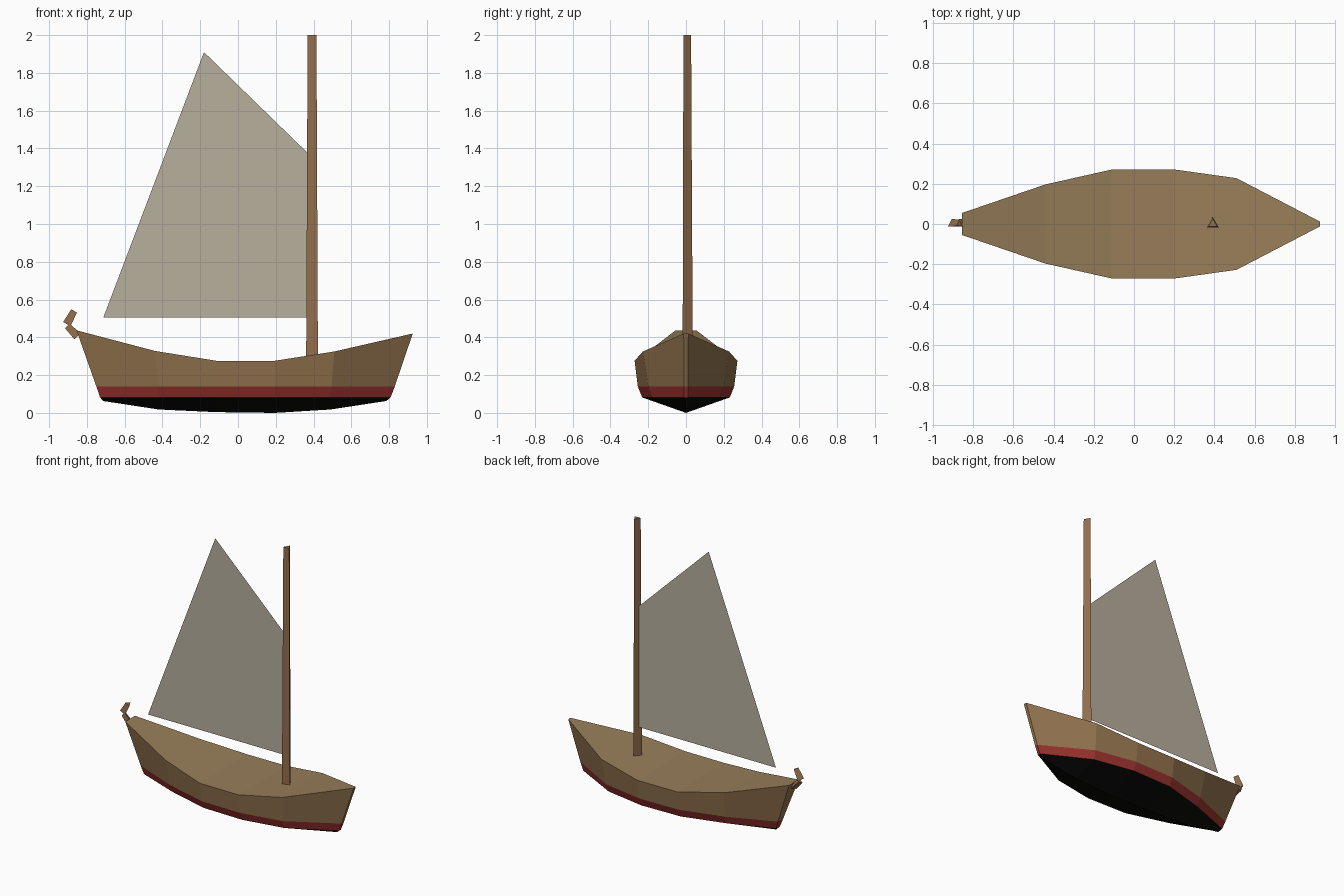
import bpy, bmesh
from mathutils import Vector

if "Cube" in bpy.data.objects:
    bpy.data.objects.remove(bpy.data.objects["Cube"])


def material(name, rgb):
    # sRGB 0-255 to linear
    m = bpy.data.materials.new(name)
    m.diffuse_color = [(c / 255) ** 2.2 for c in rgb] + [1]
    m.use_nodes = True
    m.node_tree.nodes["Principled BSDF"].inputs["Base Color"].default_value = m.diffuse_color
    return m


def finish(name, bm, mats):
    bmesh.ops.recalc_face_normals(bm, faces=bm.faces)
    me = bpy.data.meshes.new(name)
    bm.to_mesh(me)
    bm.free()
    for m in mats:
        me.materials.append(m)
    ob = bpy.data.objects.new(name, me)
    bpy.context.collection.objects.link(ob)
    return ob


planks = material("planks", (146, 115, 80))
deck_tan = material("deck_tan", (150, 125, 90))
red = material("red_band", (152, 54, 50))
black = material("black_bottom", (20, 19, 18))
timber = material("timber", (146, 110, 78))
canvas = material("canvas", (182, 174, 156))

# Hull: each station lists (x, half width, z) from gunwale to waterline, then keel (x, z)
stations = [
    ([(-.855, .055, .437), (-.75, .03, .14), (-.73, .022, .082)], (-.715, .063)),
    ([(-.44, .197, .328), (-.425, .165, .14), (-.42, .14, .082)], (-.42, .018)),
    ([(-.115, .27, .276), (-.115, .25, .14), (-.115, .225, .082)], (-.115, .004)),
    ([(.195, .272, .276), (.195, .255, .14), (.195, .232, .082)], (.195, .0)),
    ([(.51, .228, .325), (.495, .2, .14), (.49, .178, .082)], (.49, .018)),
    ([(.925, .012, .42), (.83, .011, .14), (.808, .01, .082)], (.785, .063)),
]
bm = bmesh.new()
rings = []
for side, (kx, kz) in stations:
    pts = [(x, -y, z) for x, y, z in side] + [(kx, 0, kz)]
    pts += [(x, y, z) for x, y, z in reversed(side)]
    rings.append([bm.verts.new(p) for p in pts])
strip_mats = [0, 1, 2, 2, 1, 0, 3]
for a, b in zip(rings, rings[1:]):
    for i, mi in enumerate(strip_mats):
        j = (i + 1) % 7
        bm.faces.new((a[i], a[j], b[j], b[i])).material_index = mi
# Transom and stem, banded like the sides
for r in (rings[0], rings[-1]):
    bm.faces.new((r[0], r[1], r[5], r[6])).material_index = 0
    bm.faces.new((r[1], r[2], r[4], r[5])).material_index = 1
    bm.faces.new((r[2], r[3], r[4])).material_index = 2
finish("hull", bm, [planks, red, black, deck_tan])


def three_sided_bar(name, start, end, side_dir, r0, r1, mat):
    """Tapered bar with a triangular section; its apex points along +y or +side."""
    start, end = Vector(start), Vector(end)
    apex = Vector((0, 1, 0)) if side_dir.y == 0 else (end - start).cross(side_dir).normalized()
    bm = bmesh.new()
    rings = []
    for c, r in ((start, r0), (end, r1)):
        offs = [apex * r, -apex * r * .5 + side_dir * r * .866, -apex * r * .5 - side_dir * r * .866]
        rings.append([bm.verts.new(c + o) for o in offs])
    a, b = rings
    for i in range(3):
        j = (i + 1) % 3
        bm.faces.new((a[i], a[j], b[j], b[i]))
    bm.faces.new(a)
    bm.faces.new(b)
    return finish(name, bm, [mat])


# Mast
three_sided_bar("mast", (.392, 0, .27), (.392, 0, 2.0), Vector((1, 0, 0)), .036, .027, timber)

# Bent stern ornament
for name, p, q in (("stern_post_lower", (-.85, 0, .405), (-.903, 0, .46)),
                   ("stern_post_upper", (-.906, 0, .47), (-.868, 0, .54))):
    d = (Vector(q) - Vector(p)).normalized()
    three_sided_bar(name, p, q, Vector((d.z, 0, -d.x)), .026, .02, timber)

# Sail
bm = bmesh.new()
bm.faces.new([bm.verts.new((x, 0, z)) for x, z in
              ((-.713, .505), (.375, .505), (.375, 1.37), (-.18, 1.91))])
finish("sail", bm, [canvas])
